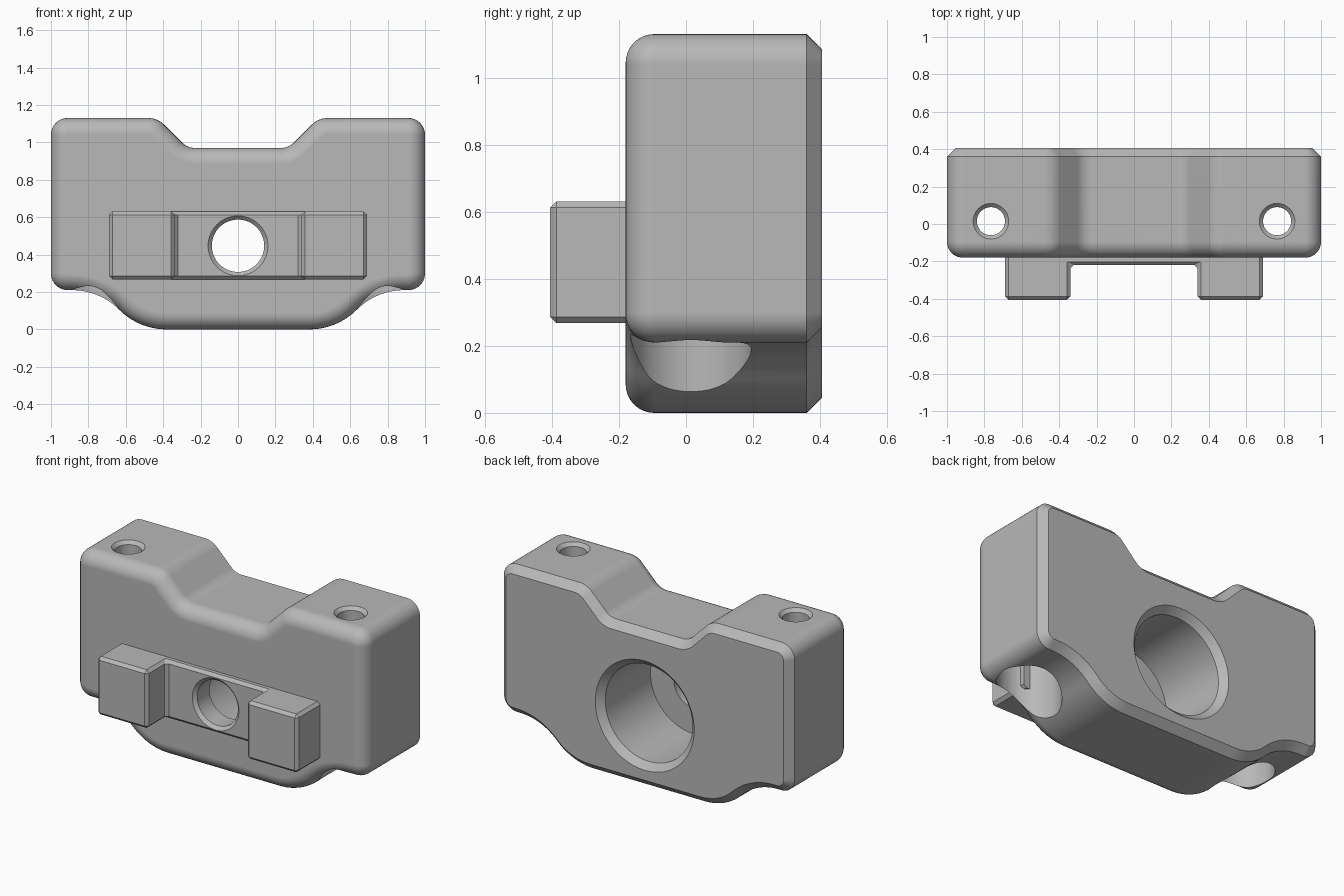
import bpy, bmesh, math
from mathutils import Vector, Matrix

if "Cube" in bpy.data.objects:
    bpy.data.objects.remove(bpy.data.objects["Cube"], do_unlink=True)

grey = bpy.data.materials.new("plain_grey")
grey.use_nodes = True
grey.diffuse_color = (0.48, 0.48, 0.48, 1)
grey.node_tree.nodes["Principled BSDF"].inputs["Base Color"].default_value = grey.diffuse_color


def make_object(name, bm):
    bmesh.ops.recalc_face_normals(bm, faces=bm.faces)
    mesh = bpy.data.meshes.new(name)
    bm.to_mesh(mesh)
    bm.free()
    mesh.materials.append(grey)
    ob = bpy.data.objects.new(name, mesh)
    bpy.context.collection.objects.link(ob)
    return ob


def activate(ob):
    bpy.ops.object.select_all(action='DESELECT')
    ob.select_set(True)
    bpy.context.view_layer.objects.active = ob


def loft(rings):
    """Closed solid through rings with equal point counts."""
    bm = bmesh.new()
    loops = [[bm.verts.new(p) for p in ring] for ring in rings]
    n = len(loops[0])
    for a, b in zip(loops, loops[1:]):
        for i in range(n):
            bm.faces.new((a[i], a[(i + 1) % n], b[(i + 1) % n], b[i]))
    bm.faces.new(loops[0])
    bm.faces.new(loops[-1])
    return bm


def filleted(corners, inset, steps=10):
    """Counter-clockwise outline with round corners, moved inward by inset."""
    out, n = [], len(corners)
    for i, (x, z, r) in enumerate(corners):
        p = Vector((x, z))
        d1 = (p - Vector(corners[i - 1][:2])).normalized()
        d2 = (Vector(corners[(i + 1) % n][:2]) - p).normalized()
        n1, n2 = Vector((-d1.y, d1.x)), Vector((-d2.y, d2.x))
        turn = 1 if d1.x * d2.y - d1.y * d2.x > 0 else -1
        # the arc centre stays put while the radius takes up the inset
        centre = p + (n1 + n2) * (turn * r / (1 + n1.dot(n2)))
        a = math.atan2(-turn * n1.y, -turn * n1.x)
        sweep = turn * math.acos(max(-1, min(1, d1.dot(d2))))
        rad = r - turn * inset
        for k in range(steps + 1):
            t = a + sweep * k / steps
            out.append((centre.x + rad * math.cos(t), centre.y + rad * math.sin(t)))
    return out


def lathe_cutter(profile, matrix, sides=64):
    """Round cutter from (radius, height) pairs along local z."""
    rings = [[matrix @ Vector((r * math.cos(math.tau * k / sides),
                               r * math.sin(math.tau * k / sides), h))
              for k in range(sides)] for r, h in profile]
    ob = make_object("hole_cutter", loft(rings))
    ob.hide_render = True
    return ob


def cut(ob, cutter):
    activate(ob)
    mod = ob.modifiers.new("hole", 'BOOLEAN')
    mod.operation, mod.solver, mod.object = 'DIFFERENCE', 'EXACT', cutter
    bpy.ops.object.modifier_apply(modifier=mod.name)
    bpy.data.objects.remove(cutter, do_unlink=True)


def finish(ob):
    activate(ob)
    bpy.ops.object.shade_smooth_by_angle(angle=math.radians(30))
    mod = ob.modifiers.new("flat_faces", 'WEIGHTED_NORMAL')
    mod.keep_sharp = True


# Body: outline with round corners, rounded front edge and chamfered back edge
half = [(0.53, 0, 0.357), (0.74, 0.21, 0.357), (1, 0.21, 0.09),
        (1, 1.13, 0.09), (0.43, 1.13, 0.12), (0.27, 0.97, 0.1)]
outline = half + [(-x, z, r) for x, z, r in reversed(half)]
front, back, edge, chamfer = -0.18, 0.405, 0.085, 0.045
sections = []
for k in range(9):
    t = math.pi / 2 * k / 8
    sections.append((front + edge * (1 - math.sin(t)), edge * (1 - math.cos(t))))
sections = sections[::-1]
sections = [(y, i) for y, i in sorted(sections)]
sections += [(back - chamfer, 0), (back, chamfer)]
body = make_object("body", loft([[(x, y, z) for x, z in filleted(outline, i)]
                                 for y, i in sections]))

# Front bracket: two blocks joined by a thin plate, with chamfered edges
plan = [(0.69, -0.1), (0.69, -0.405), (0.34, -0.405), (0.34, -0.22)]
plan += [(-x, y) for x, y in reversed(plan)]
bm = loft([[(x, y, z) for x, y in plan] for z in (0.268, 0.63)])
bmesh.ops.recalc_face_normals(bm, faces=bm.faces)
bmesh.ops.bevel(bm, geom=[e for e in bm.edges if min(v.co.y for v in e.verts) < -0.15],
                offset=0.018, offset_type='OFFSET', segments=1, affect='EDGES')
bracket = make_object("front_bracket", bm)

# Large stepped bore in the back and the smaller hole through the front
axis = Matrix.Translation((0, 0, 0.447)) @ Matrix.Rotation(math.radians(-90), 4, 'X')
small = [(0.18, -0.24), (0.14, -0.2), (0.14, 0.1)]
cut(body, lathe_cutter([(0.14, -0.3), (0.14, -0.08), (0.3, -0.08), (0.3, 0.365),
                        (0.34, 0.405), (0.36, 0.425)], axis))
cut(bracket, lathe_cutter(small, axis))

# Vertical bolt holes with a wide counterbore from below
for side in (-1, 1):
    place = Matrix.Translation((side * 0.765, 0.015, 0))
    cut(body, lathe_cutter([(0.18, -0.1), (0.18, 0.75), (0.075, 0.75),
                            (0.075, 1.11), (0.115, 1.15)], place))

# The bracket stops just inside the front wall
for v in bracket.data.vertices:
    if v.co.y > -0.15:
        v.co.y = -0.12

finish(body)
finish(bracket)
